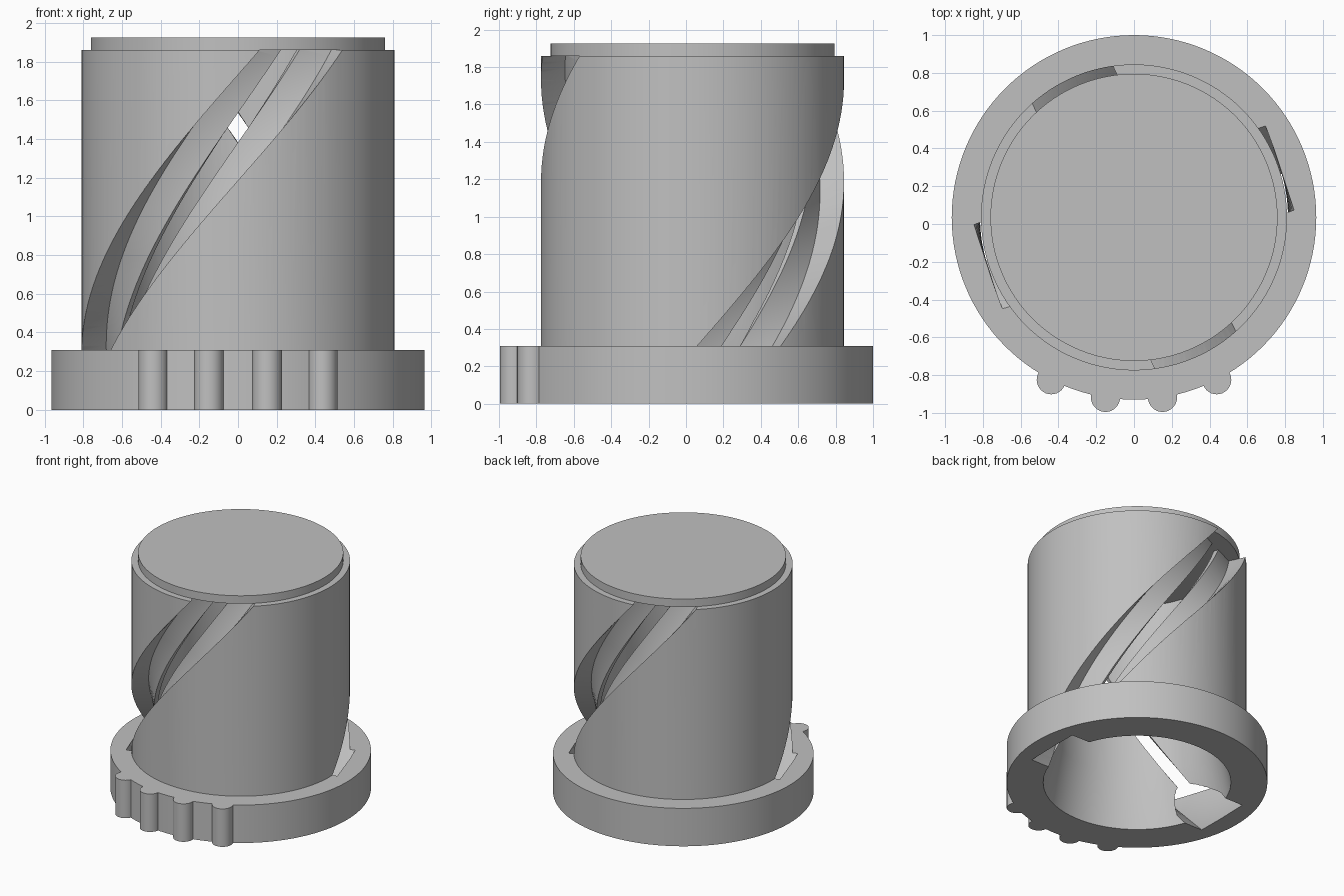
import bpy, bmesh, math
from mathutils import Matrix, Vector

if "Cube" in bpy.data.objects:
    bpy.data.objects.remove(bpy.data.objects["Cube"], do_unlink=True)

AXIS = Vector((0, 0.035, 0))      # axis of the round parts
FLANGE_R, FLANGE_TOP = 0.965, 0.31
BODY_R, BODY_TOP, CAP_TOP = 0.81, 1.86, 1.925

grey = bpy.data.materials.new("plain_grey")
grey.use_nodes = True
grey.diffuse_color = (0.53, 0.53, 0.53, 1)
grey.node_tree.nodes["Principled BSDF"].inputs["Base Color"].default_value = grey.diffuse_color


def make_object(name, bm):
    bmesh.ops.recalc_face_normals(bm, faces=bm.faces)
    mesh = bpy.data.meshes.new(name)
    bm.to_mesh(mesh)
    bm.free()
    obj = bpy.data.objects.new(name, mesh)
    bpy.context.collection.objects.link(obj)
    obj.location = AXIS
    mesh.materials.append(grey)
    return obj


def activate(obj):
    bpy.ops.object.select_all(action='DESELECT')
    obj.select_set(True)
    bpy.context.view_layer.objects.active = obj


def smooth(obj):
    activate(obj)
    bpy.ops.object.shade_smooth_by_angle(angle=math.radians(30))


def loft(bm, rings, closed):
    """Skin rings of points; either close the loop of rings or cap the ends."""
    rows = [[bm.verts.new(p) for p in ring] for ring in rings]
    pairs = list(zip(rows, rows[1:]))
    if closed:
        pairs.append((rows[-1], rows[0]))
    for a, b in pairs:
        for i in range(len(a)):
            j = (i + 1) % len(a)
            bm.faces.new((a[i], a[j], b[j], b[i]))
    if not closed:
        bm.faces.new(rows[0])
        bm.faces.new(rows[-1])


def circle(radius, z, sides=128):
    return [(radius * math.cos(math.tau * i / sides),
             radius * math.sin(math.tau * i / sides), z) for i in range(sides)]


# Hollow sleeve with its flange, turned from one profile
profile = [(0.695, 0), (FLANGE_R, 0), (FLANGE_R, FLANGE_TOP), (BODY_R, FLANGE_TOP),
           (BODY_R, BODY_TOP), (0.605, BODY_TOP), (0.615, 0.43)]
bm = bmesh.new()
loft(bm, [circle(r, z) for r, z in profile], closed=True)
sleeve = make_object("grooved_sleeve", bm)

# Two twisted cutters: a wide groove with a narrow slot in its floor
FLOOR, OUTER, HALF, SLOT = 0.64, 0.815, 0.235, 0.053
section = [(OUTER, -HALF), (OUTER, HALF), (FLOOR, HALF), (FLOOR, SLOT),
           (0.35, SLOT), (0.35, -SLOT), (FLOOR, -SLOT), (FLOOR, -HALF)]
START, RATE, STEPS = 179.5, 62, 56
bm = bmesh.new()
for side in (0, 180):
    rings = []
    for k in range(STEPS + 1):
        z = -0.05 + 1.95 * k / STEPS
        turn = Matrix.Rotation(math.radians(START + side + RATE * z), 3, 'Z')
        rings.append([turn @ Vector((r, t, z)) for r, t in section])
    loft(bm, rings, closed=False)
bmesh.ops.triangulate(bm, faces=bm.faces)
cutter = make_object("groove_cutter", bm)
cutter.hide_render = True

activate(sleeve)
cut = sleeve.modifiers.new("grooves", 'BOOLEAN')
cut.operation = 'DIFFERENCE'
cut.solver = 'EXACT'
cut.object = cutter
bpy.ops.object.modifier_apply(modifier=cut.name)
bpy.data.objects.remove(cutter, do_unlink=True)
smooth(sleeve)

# Closing disc on top
bm = bmesh.new()
loft(bm, [circle(0.76, BODY_TOP), circle(0.76, CAP_TOP)], closed=False)
smooth(make_object("top_cap", bm))

# Four grip ribs on the front of the flange
for n, angle in enumerate((-27, -9, 9, 27)):
    bm = bmesh.new()
    loft(bm, [circle(0.077, 0, 32), circle(0.077, FLANGE_TOP, 32)], closed=False)
    rib = make_object(f"grip_rib_{n + 1}", bm)
    a = math.radians(angle)
    rib.location = AXIS + Vector((math.sin(a), -math.cos(a), 0)) * FLANGE_R
    smooth(rib)
